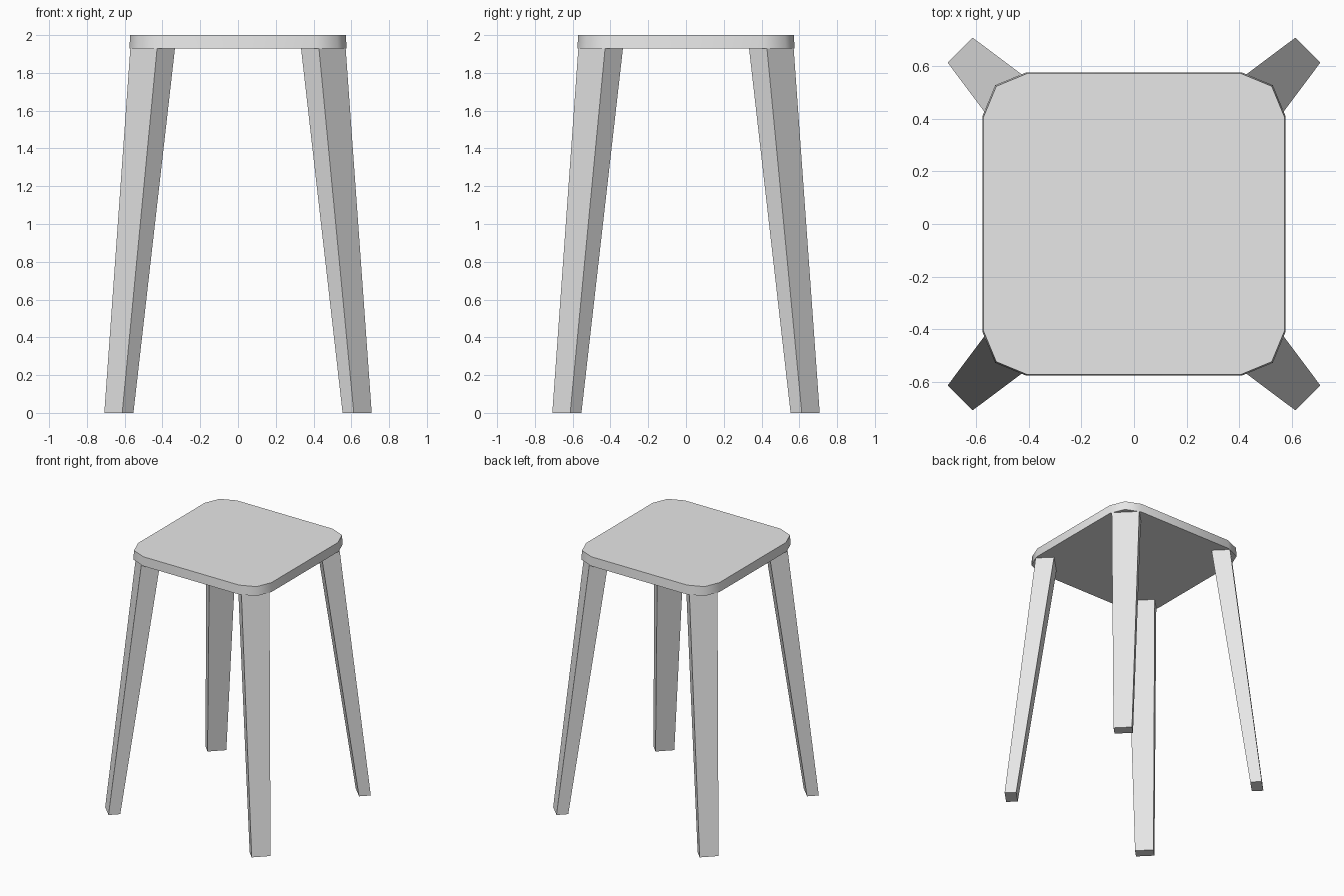
import bpy, bmesh, math
from mathutils import Matrix

cube = bpy.data.objects.get("Cube")
if cube:
    bpy.data.objects.remove(cube, do_unlink=True)

SEAT_BOTTOM, SEAT_TOP = 1.93, 2.0

# One plain grey for the whole stool
grey = bpy.data.materials.new("light grey")
grey.use_nodes = True
grey.diffuse_color = (0.8, 0.8, 0.8, 1)
grey.node_tree.nodes["Principled BSDF"].inputs["Base Color"].default_value = (0.8, 0.8, 0.8, 1)


def make_object(name, bm):
    bmesh.ops.recalc_face_normals(bm, faces=bm.faces)
    mesh = bpy.data.meshes.new(name)
    bm.to_mesh(mesh)
    bm.free()
    mesh.materials.append(grey)
    obj = bpy.data.objects.new(name, mesh)
    bpy.context.collection.objects.link(obj)
    return obj


def loft(bm, lower, upper):
    """Close a solid between two matching loops of points."""
    a = [bm.verts.new(p) for p in lower]
    b = [bm.verts.new(p) for p in upper]
    bm.faces.new(a)
    bm.faces.new(b)
    for i in range(len(a)):
        j = (i + 1) % len(a)
        bm.faces.new((a[i], a[j], b[j], b[i]))


def rounded_square(half, radius, z):
    """Square outline with each corner cut in two segments."""
    points = []
    for corner in range(4):
        turn = Matrix.Rotation(corner * math.pi / 2, 3, 'Z')
        for step in range(3):
            t = step * math.pi / 4
            c = half - radius
            points.append(turn @ (Matrix.Rotation(t, 3, 'Z').col[0] * radius
                                  + Matrix.Identity(3).col[0] * c
                                  + Matrix.Identity(3).col[1] * c))
    for p in points:
        p.z = z
    return points


def leg_section(outer, width, depth, z):
    """Rectangle on the +x axis, its outer side at distance outer."""
    return [(outer - depth, -width / 2, z), (outer, -width / 2, z),
            (outer, width / 2, z), (outer - depth, width / 2, z)]


# Seat: thin rounded slab, very slightly narrower at the top
bm = bmesh.new()
loft(bm, rounded_square(0.575, 0.163, SEAT_BOTTOM), rounded_square(0.571, 0.163, SEAT_TOP))
seat = make_object("seat", bm)
bpy.ops.object.select_all(action='DESELECT')
seat.select_set(True)
bpy.context.view_layer.objects.active = seat
bpy.ops.object.shade_smooth_by_angle(angle=math.radians(50))

# Legs: splayed towards the corners and tapering to the floor
names = ["back_left_leg", "back_right_leg", "front_right_leg", "front_left_leg"]
for i, name in enumerate(names):
    bm = bmesh.new()
    loft(bm, leg_section(0.934, 0.134, 0.084, 0), leg_section(0.706, 0.2, 0.134, SEAT_BOTTOM))
    bm.transform(Matrix.Rotation(math.pi / 4 + i * math.pi / 2, 4, 'Z'))
    make_object(name, bm)
